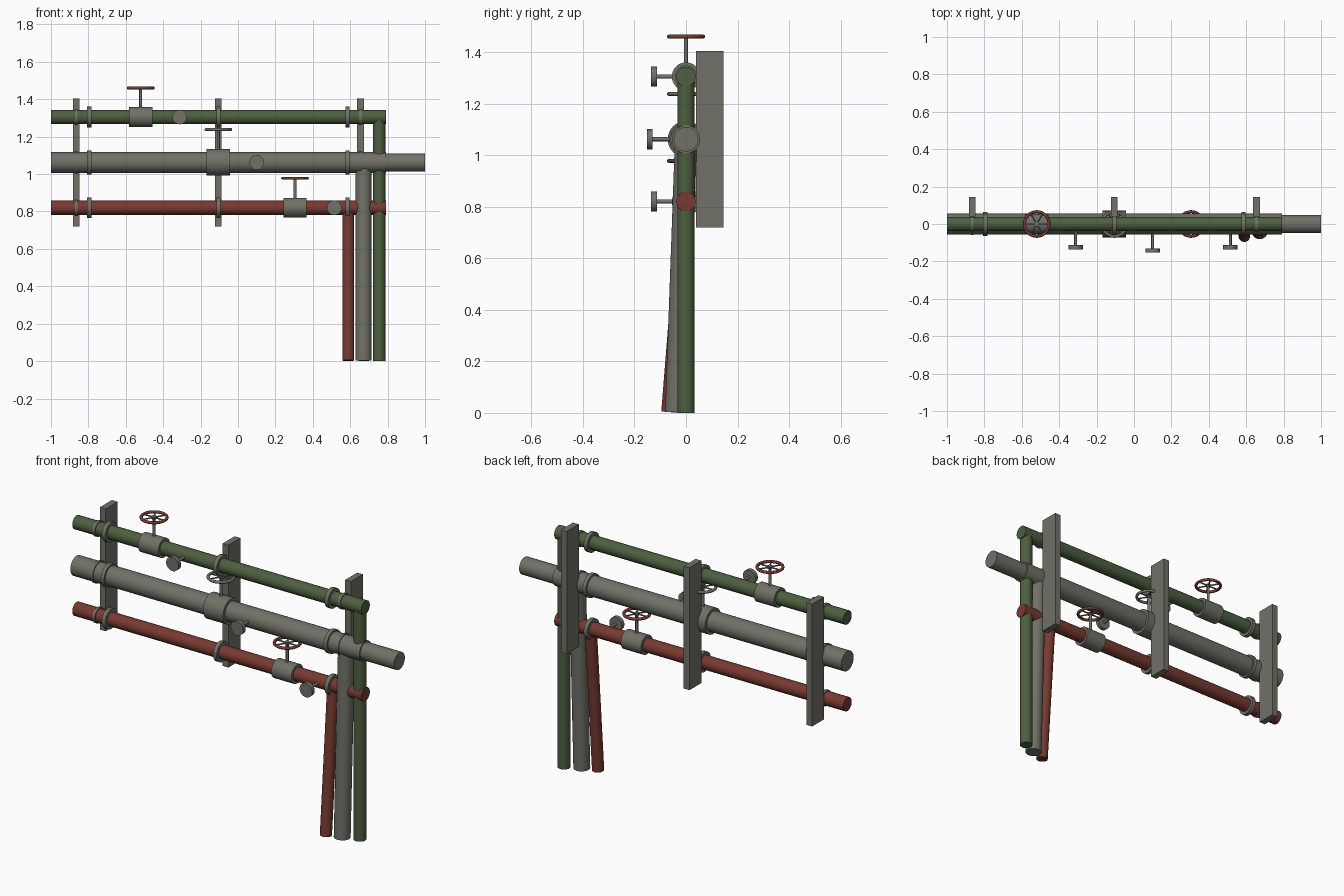
import bpy, math
from mathutils import Vector

cube = bpy.data.objects.get("Cube")
if cube:
    bpy.data.objects.remove(cube)


def material(name, rgb):
    m = bpy.data.materials.new(name)
    m.use_nodes = True
    m.diffuse_color = (*rgb, 1)
    m.node_tree.nodes["Principled BSDF"].inputs["Base Color"].default_value = (*rgb, 1)
    return m


GREEN = material("green paint", (0.075, 0.115, 0.05))
RED = material("red paint", (0.185, 0.042, 0.03))
GREY = material("grey metal", (0.165, 0.165, 0.14))


def finish(name, mat):
    ob = bpy.context.object
    ob.name = name
    ob.data.materials.append(mat)
    bpy.ops.object.shade_smooth_by_angle(angle=math.radians(40))
    return ob


def rod(name, a, b, r, mat, sides=32):
    """Closed cylinder running from point a to point b."""
    a, b = Vector(a), Vector(b)
    d = b - a
    bpy.ops.mesh.primitive_cylinder_add(
        vertices=sides, radius=r, depth=d.length, location=(a + b) / 2,
        rotation=d.to_track_quat('Z', 'Y').to_euler())
    return finish(name, mat)


def ring_on_pipe(name, x, z, r, width):
    rod(name, (x - width / 2, 0, z), (x + width / 2, 0, z), r, GREY)


def valve(name, x, z, body_r, wheel_z, wheel_mat):
    """Valve body, stem and spoked hand wheel."""
    ring_on_pipe(name + "_valve_body", x, z, body_r, 0.125)
    rod(name + "_valve_stem", (x, 0, z), (x, 0, wheel_z), 0.008, GREY, 12)
    bpy.ops.mesh.primitive_torus_add(
        location=(x, 0, wheel_z), major_radius=0.066, minor_radius=0.008,
        major_segments=32, minor_segments=10)
    finish(name + "_wheel_rim", wheel_mat)
    rod(name + "_wheel_hub", (x, 0, wheel_z - 0.007), (x, 0, wheel_z + 0.007),
        0.013, GREY, 16)
    for i in range(3):
        a = math.pi * i / 3
        d = Vector((math.cos(a), math.sin(a), 0)) * 0.066
        c = Vector((x, 0, wheel_z))
        rod(name + "_wheel_spoke", c - d, c + d, 0.004, GREY, 8)


def gauge(name, x, z, front):
    """Round dial on a short stem facing the front."""
    rod(name + "_gauge_stem", (x, 0, z), (x, front + 0.01, z), 0.008, GREY, 12)
    rod(name + "_gauge_dial", (x, front + 0.022, z), (x, front, z), 0.039, GREY)


# name, height, pipe radius, flange radius, colour
pipes = [("upper", 1.305, 0.038, 0.055, GREEN),
         ("middle", 1.062, 0.055, 0.065, GREY),
         ("lower", 0.82, 0.038, 0.055, RED)]

# Horizontal pipes with flanges and thin clamps
for name, z, r, flange, mat in pipes:
    rod(name + "_pipe", (-1, 0, z), (0.79, 0, z), r, mat)
    for x in (-0.795, -0.105, 0.585):
        ring_on_pipe(name + "_flange", x, z, flange, 0.022)
    for x in (-0.865, -0.105, 0.655):
        ring_on_pipe(name + "_clamp", x, z, r + 0.005, 0.015)
rod("middle_pipe_end", (0.7, 0, 1.062), (1, 0, 1.062), 0.048, GREY)

# Pipes descending to the ground
rod("green_downpipe", (0.755, 0, 0), (0.755, 0, 1.305), 0.033, GREEN)
rod("grey_downpipe", (0.672, -0.038, 0.003), (0.672, 0, 1.062), 0.043, GREY)
rod("red_downpipe", (0.59, -0.065, 0.003), (0.59, 0, 0.82), 0.031, RED)

# Wall brackets behind the pipes
for x in (-0.865, -0.105, 0.655):
    bpy.ops.mesh.primitive_cube_add(size=1, location=(x, 0.092, 1.062))
    bpy.context.object.scale = (0.036, 0.106, 0.685)
    bpy.ops.object.transform_apply(location=False, rotation=False, scale=True)
    finish("bracket", GREY)

# Valves and gauges
valve("upper", -0.52, 1.305, 0.053, 1.46, RED)
valve("middle", -0.105, 1.062, 0.071, 1.238, GREY)
valve("lower", 0.305, 0.82, 0.053, 0.978, RED)
gauge("upper", -0.312, 1.305, -0.135)
gauge("middle", 0.1, 1.062, -0.152)
gauge("lower", 0.515, 0.82, -0.135)
